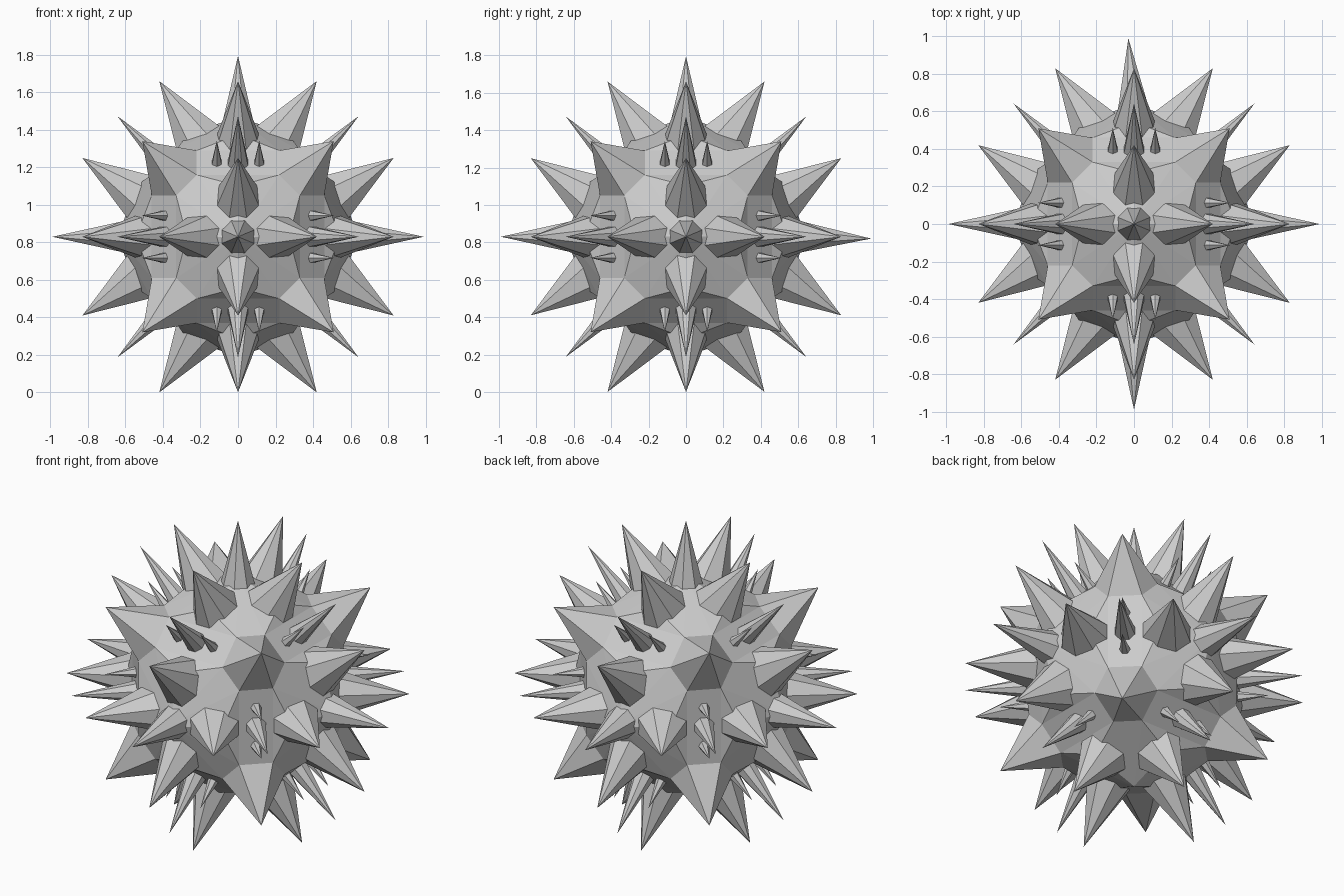
import bpy, bmesh, math
from itertools import permutations, product
from mathutils import Vector

if "Cube" in bpy.data.objects:
    bpy.data.objects.remove(bpy.data.objects["Cube"])

C = Vector((0, 0, 0.83))          # ball centre
SIGNS = (-1, 1)


def finish(bm, name):
    me = bpy.data.meshes.new(name)
    bm.to_mesh(me)
    bm.free()
    ob = bpy.data.objects.new(name, me)
    ob.location = C
    bpy.context.collection.objects.link(ob)


def in_plane(i, j, a, b):
    v = Vector()
    v[i], v[j] = a, b
    return v


def spike(bm, base, tip, ru, rv, sides=8):
    """Open-bottomed cone; ru is the radius out of its symmetry plane, rv within it."""
    axis = (tip - base).normalized()
    k = min(range(3), key=lambda n: abs(axis[n]))
    ref = Vector()
    ref[k] = 1
    u = (ref - axis * ref.dot(axis)).normalized()
    v = axis.cross(u)
    top = bm.verts.new(tip)
    ring = []
    for n in range(sides):
        a = 2 * math.pi * (n + 0.5) / sides
        ring.append(bm.verts.new(base + u * math.cos(a) * ru + v * math.sin(a) * rv))
    for n in range(sides):
        bm.faces.new((ring[n], ring[(n + 1) % sides], top))


# Faceted ball with eight broad six-sided corner spikes pulled out of it
bm = bmesh.new()
for p in permutations((0.22, 0.33, 0.46)):
    for s in product(SIGNS, repeat=3):
        bm.verts.new([a * b for a, b in zip(p, s)])
for i in range(3):
    for s in SIGNS:
        bm.verts.new(in_plane(i, (i + 1) % 3, 0.64 * s, 0))
ring_verts = [bm.verts.new(in_plane(i, j, 0.523 * s, 0.262 * t))
              for i, j in permutations(range(3), 2) for s, t in product(SIGNS, repeat=2)]
bmesh.ops.convex_hull(bm, input=bm.verts)
bmesh.ops.dissolve_limit(bm, angle_limit=0.005, verts=bm.verts, edges=bm.edges)
bm.normal_update()
corners = [f for f in bm.faces if min(abs(c) for c in f.normal) > 0.55 and len(f.verts) == 6]
for v in bmesh.ops.poke(bm, faces=corners)["verts"]:
    v.co = [math.copysign(0.51, c) for c in v.co]
for v in ring_verts:
    v.co *= 1.04
bmesh.ops.recalc_face_normals(bm, faces=bm.faces)
finish(bm, "spiked_ball")

# Axis spikes (none underneath)
bm = bmesh.new()
for d, tip in (((1, 0, 0), (0.99, 0, 0)), ((-1, 0, 0), (-0.99, 0, 0)),
               ((0, -1, 0), (0, -0.99, 0)), ((0, 1, 0), (-0.03, 0.99, -0.01)),
               ((0, 0, 1), (0, 0, 0.965))):
    spike(bm, Vector(d) * 0.57, Vector(tip), 0.1, 0.1)
finish(bm, "axis_spikes")

# Spikes tilted away from each axis, four around every axis
bm = bmesh.new()
for i, j in permutations(range(3), 2):
    for s, t in product(SIGNS, repeat=2):
        spike(bm, in_plane(i, j, 0.5 * s, 0.2 * t), in_plane(i, j, 0.83 * s, 0.42 * t), 0.127, 0.152)
finish(bm, "tilted_spikes")

# Diagonal spikes, each flanked by two small thorns
diag, thorns = bmesh.new(), bmesh.new()
for k in range(3):
    i, j = (k + 1) % 3, (k + 2) % 3
    for s, t in product(SIGNS, repeat=2):
        d = in_plane(i, j, s, t).normalized()
        spike(diag, d * 0.53, d * 0.91, 0.062, 0.062)
        for w in SIGNS:
            off = in_plane(k, i, 0.113 * w, 0)
            spike(thorns, d * 0.52 + off, d * 0.725 + off, 0.036, 0.036, 6)
finish(diag, "diagonal_spikes")
finish(thorns, "small_thorns")
